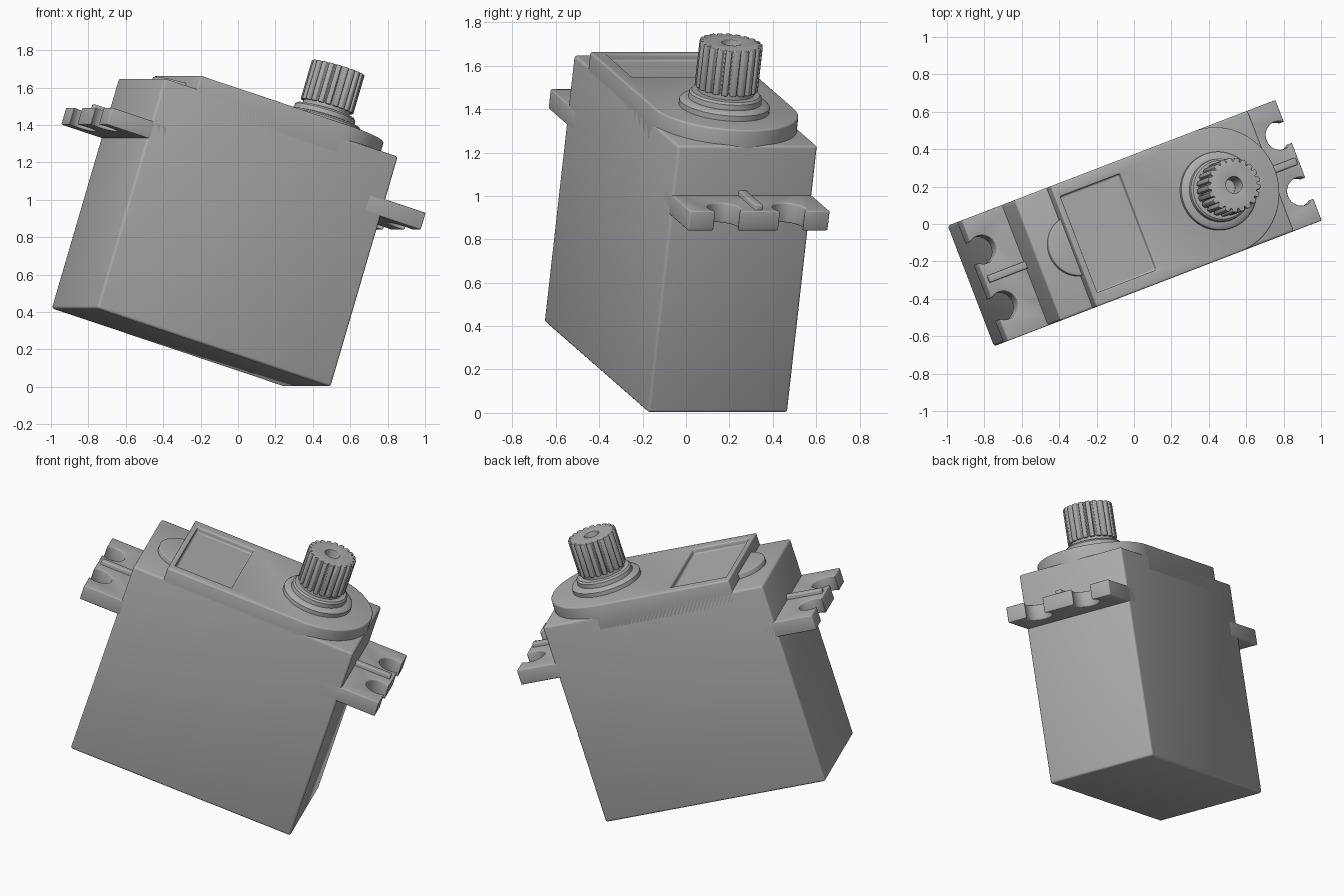
import bpy, bmesh
from math import pi, cos, sin, acos, radians
from mathutils import Matrix

if "Cube" in bpy.data.objects:
    bpy.data.objects.remove(bpy.data.objects["Cube"], do_unlink=True)

# Single plain grey plastic
grey = bpy.data.materials.new("grey_plastic")
grey.use_nodes = True
colour = (0.42, 0.42, 0.42, 1)
grey.diffuse_color = colour
grey.node_tree.nodes["Principled BSDF"].inputs["Base Color"].default_value = colour

# The whole servo is tilted; local x = length, y = width, z = shaft direction
TILT = (Matrix.Rotation(radians(21), 4, "Z") @ Matrix.Translation((0.402, 0.003, 0))
        @ Matrix.Rotation(radians(17.4), 4, "Y"))
LENGTH, HALF, TOP, DECK = 1.403, 0.345, 1.29, 1.365
SHAFT_X = -HALF


def finish(name, bm, bevel=0, cutter=None):
    """Make an object, apply cut and bevel, shade it and tilt it."""
    bmesh.ops.recalc_face_normals(bm, faces=bm.faces)
    mesh = bpy.data.meshes.new(name)
    bm.to_mesh(mesh)
    bm.free()
    obj = bpy.data.objects.new(name, mesh)
    bpy.context.collection.objects.link(obj)
    obj.matrix_world = TILT
    mesh.materials.append(grey)
    if cutter:
        cut = obj.modifiers.new("cut", "BOOLEAN")
        cut.object, cut.operation, cut.solver = cutter, "DIFFERENCE", "EXACT"
    if bevel:
        mod = obj.modifiers.new("bevel", "BEVEL")
        mod.width, mod.segments, mod.limit_method = bevel, 3, "ANGLE"
        mod.angle_limit = radians(35)
    bpy.context.view_layer.update()
    graph = bpy.context.evaluated_depsgraph_get()
    baked = bpy.data.meshes.new_from_object(obj.evaluated_get(graph))
    obj.modifiers.clear()
    obj.data = baked
    bpy.ops.object.select_all(action="DESELECT")
    obj.select_set(True)
    bpy.context.view_layer.objects.active = obj
    bpy.ops.object.shade_smooth_by_angle(angle=radians(40))
    if cutter:
        bpy.data.objects.remove(cutter, do_unlink=True)
    return obj


def prism(name, outline, low, high, **options):
    """Extrude a flat outline between two heights."""
    bm = bmesh.new()
    face = bm.faces.new([bm.verts.new((x, y, low)) for x, y in outline])
    new = bmesh.ops.extrude_face_region(bm, geom=[face])["geom"]
    bmesh.ops.translate(bm, vec=(0, 0, high - low),
                        verts=[v for v in new if isinstance(v, bmesh.types.BMVert)])
    return finish(name, bm, **options)


def lathe(name, profile, steps=64):
    """Spin a radius/height profile around the shaft axis."""
    bm = bmesh.new()
    verts = [bm.verts.new((SHAFT_X + r, 0, z)) for r, z in profile]
    edges = [bm.edges.new(pair) for pair in zip(verts, verts[1:])]
    bmesh.ops.spin(bm, geom=verts + edges, cent=(SHAFT_X, 0, 0), axis=(0, 0, 1),
                   angle=2 * pi, steps=steps)
    bmesh.ops.remove_doubles(bm, verts=bm.verts, dist=0.0001)
    return finish(name, bm)


def rect(x0, x1, half):
    return [(x0, -half), (x1, -half), (x1, half), (x0, half)]


def arc(x, y, r, start, end, steps):
    return [(x + r * cos(start + (end - start) * i / steps),
             y + r * sin(start + (end - start) * i / steps)) for i in range(steps + 1)]


# Case
prism("case", rect(-LENGTH, 0, HALF), 0, TOP, bevel=0.014)

# Raised deck with a round end under the shaft and a shallow label recess
recess = prism("recess_cutter", rect(-1.177, -0.82, 0.275), 1.33, 1.5)
recess.hide_render = True
deck = [(-1.21, HALF), (-1.21, -HALF)] + arc(SHAFT_X, 0, HALF, -pi / 2, pi / 2, 40)
prism("raised_deck", deck, 1.2, DECK, cutter=recess, bevel=0.009)

# Low round boss poking out from under the deck
prism("round_boss", arc(-1.165, 0, 0.167, 0, 2 * pi, 48)[:-1], 1.25, 1.322, bevel=0.006)

# Mounting tabs with two open screw holes and a stiffening rib
REACH, HOLE_X, HOLE_Y, HOLE_R = 0.24, 0.19, 0.16, 0.077
gap = acos((REACH - HOLE_X) / HOLE_R)
tab = [(-0.1, -HALF), (REACH, -HALF)]
for y in (-HOLE_Y, HOLE_Y):
    tab += arc(HOLE_X, y, HOLE_R, 2 * pi - gap, gap, 28)
tab += [(REACH, HALF), (-0.1, HALF)]
rib = rect(-0.05, 0.222, 0.02)
for side, flip, wall in (("right", 1, 0), ("left", -1, -LENGTH)):
    place = lambda outline: [(wall + flip * x, y) for x, y in outline]
    prism(side + "_mounting_tab", place(tab), 0.955, 1.05, bevel=0.01)
    prism(side + "_tab_rib", place(rib), 1.0, 1.075, bevel=0.008)

# Stepped collars around the shaft
lathe("shaft_collars", [(0, 1.34), (0.21, 1.34), (0.21, 1.39), (0.2, 1.4), (0.17, 1.405),
                        (0.168, 1.43), (0.158, 1.44), (0.13, 1.442), (0.13, 1.47), (0, 1.47)])

# Splined output shaft with a screw hole
TEETH = 21
spline = []
for i in range(TEETH):
    for part, r in ((0, 0.128), (0.2, 0.128), (0.3, 0.146), (0.65, 0.147), (0.9, 0.146)):
        a = 2 * pi * (i + part) / TEETH
        spline.append((SHAFT_X + r * cos(a), r * sin(a)))
bore = prism("bore_cutter", arc(SHAFT_X, 0, 0.045, 0, 2 * pi, 32)[:-1], 1.54, 1.8)
bore.hide_render = True
prism("splined_shaft", spline, 1.462, 1.68, cutter=bore, bevel=0.004)
